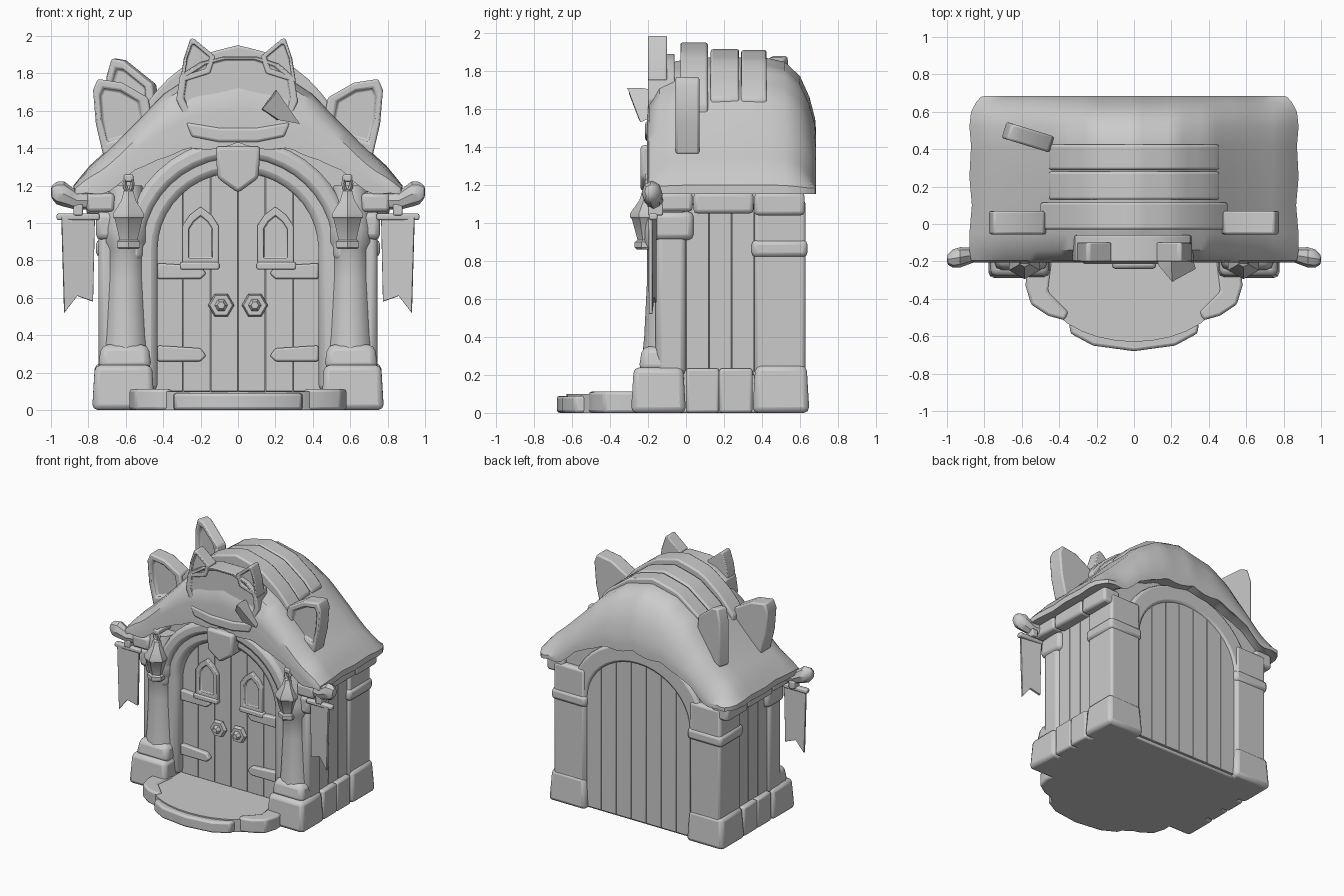
import bpy, bmesh, math
from mathutils import Vector, Matrix

old = bpy.data.objects.get("Cube")
if old:
    bpy.data.objects.remove(old, do_unlink=True)

stone = bpy.data.materials.new("plain grey")
stone.use_nodes = True
GREY = (0.6, 0.6, 0.6, 1)
stone.diffuse_color = GREY
stone.node_tree.nodes["Principled BSDF"].inputs["Base Color"].default_value = GREY


def loft(name, rings, bevel=0.0, turn=None):
    """Skin closed rings of points, cap both ends."""
    bm = bmesh.new()
    vs = [[bm.verts.new(p) for p in r] for r in rings]
    n = len(rings[0])
    for a, b in zip(vs, vs[1:]):
        for i in range(n):
            j = (i + 1) % n
            bm.faces.new((a[i], a[j], b[j], b[i]))
    bm.faces.new(vs[0][::-1])
    bm.faces.new(vs[-1])
    if turn:
        pivot, angle, axis = turn
        bmesh.ops.rotate(bm, cent=pivot, matrix=Matrix.Rotation(angle, 3, axis), verts=bm.verts)
    bmesh.ops.recalc_face_normals(bm, faces=bm.faces)
    me = bpy.data.meshes.new(name)
    bm.to_mesh(me)
    bm.free()
    ob = bpy.data.objects.new(name, me)
    bpy.context.collection.objects.link(ob)
    me.materials.append(stone)
    if bevel:
        m = ob.modifiers.new("bevel", 'BEVEL')
        m.width, m.segments, m.limit_method = bevel, 2, 'ANGLE'
    bpy.ops.object.select_all(action='DESELECT')
    ob.select_set(True)
    bpy.context.view_layer.objects.active = ob
    bpy.ops.object.shade_smooth_by_angle(angle=math.radians(35))
    return ob


def prism(name, pts, y0, y1, bevel=0.01, turn=None):
    """Outline in x, z pushed along y."""
    return loft(name, [[(x, y, z) for x, z in pts] for y in (y0, y1)], bevel, turn)


def box(name, x, y, z, bevel=0.015, taper=0.0):
    (a, b), (c, d) = x, y
    return loft(name, [[(a + t, c + t, h), (b - t, c + t, h), (b - t, d - t, h), (a + t, d - t, h)]
                       for h, t in zip(z, (0, taper))], bevel)


def turned(name, cx, cy, profile, n=12):
    """Rings of (radius, z) around an upright axis."""
    return loft(name, [[(cx + r * math.cos(math.tau * (i + .5) / n), cy + r * math.sin(math.tau * (i + .5) / n), z)
                        for i in range(n)] for r, z in profile])


def arch(name, r0, r1, y0, y1, cz, rise, foot, bevel=0.02):
    """Band with straight legs and a round head."""
    ang = [math.pi * i / 20 for i in range(21)]
    path = [(1, 0, foot)] + [(math.cos(a), math.sin(a), cz) for a in ang] + [(-1, 0, foot)]
    rings = []
    for c, s, z in path:
        i, o = (c * r0, z + s * rise), (c * r1, z + s * (rise + r1 - r0))
        rings.append([(i[0], y0, i[1]), (o[0], y0, o[1]), (o[0], y1, o[1]), (i[0], y1, i[1])])
    loft(name, rings, bevel)


def lerp(pts, x):
    for (a, p), (b, q) in zip(pts, pts[1:]):
        if x <= b:
            return p + (q - p) * (x - a) / (b - a)
    return pts[-1][1]


# Body core
half = [(.71, 0), (.71, 1.17), (.5, 1.34), (.25, 1.42)]
prism("body", half + [(-x, z) for x, z in half[::-1]], -.05, .585, .01)


# Planked doors and back wall
def planks(name, width, count, y0, y1, foot, cz, rise):
    w = 2 * width / count
    top = lambda x: cz + rise * math.sqrt(max(0, 1 - (x / width) ** 2))
    for k in range(count):
        a, b = -width + k * w + .001, -width + (k + 1) * w - .001
        head = [(a + (b - a) * i / 4, top(a + (b - a) * i / 4)) for i in range(5)]
        prism(name, [(b, foot), (a, foot)] + head, y0, y1, .003)


planks("door_plank", .44, 6, -.09, -.03, .1, .85, .42)
planks("back_plank", .47, 7, .57, .605, .02, .88, .42)
arch("front_arch", .43, .58, -.16, .0, .86, .41, .1, .035)
arch("front_arch_trim", .51, .61, -.19, .0, .86, .49, .8, .03)
arch("back_arch", .46, .6, .5, .62, .88, .41, .02)
prism("keystone", [(-.12, 1.41), (.12, 1.41), (.11, 1.24), (0, 1.16), (-.11, 1.24)], -.24, -.1, .02)

for s in (-1, 1):
    X = lambda a, b: sorted((s * a, s * b))
    # Corner pillars, plinths and walls
    box("front_pillar", X(.5, .745), (-.16, 0), (.2, 1.12), .03)
    box("front_base", X(.445, .78), (-.29, 0), (0, .24), .03, .015)
    box("front_base_cap", X(.46, .75), (-.25, .0), (.22, .35), .035, .02)
    turned("front_column", s * .6, -.1, [(.13, .3), (.12, .4), (.105, .7), (.105, .86), (.125, .9), (.125, .97), (.11, 1.1), (.09, 1.2)], 14)
    box("front_capital", X(.6, .76), (-.18, .04), (.91, 1.06), .03)
    box("back_pillar", X(.47, .745), (.36, .63), (.2, 1.12), .02)
    box("back_pillar_cap", X(.455, .76), (.345, .64), (.82, .91), .025)
    box("back_base", X(.45, .78), (.35, .65), (0, .25), .03, .015)
    for y in (0, .175):
        box("side_plinth", X(.6, .765), (y, y + .175), (0, .235), .015)
    for y in (0, .12, .24):
        box("side_plank", X(.6, .725), (y + .001, y + .119), (.2, 1.1), .003)
    for k, (y, w) in enumerate([(-.2, .24), (.04, .32), (.36, .27)]):
        box("eave_beam", X(.66, .81), (y, y + w - .005), (1.06 - .01 * k, 1.16), .02)

    # Hinges, windows and knobs
    for z in (.26, .7):
        prism("hinge", [(s * .43, z), (s * .43, z + .085), (s * .2, z + .07), (s * .17, z + .03), (s * .2, z)], -.125, -.08, .01)
    win = lambda e: [(s * .2 + a * (.085 + e), z) for a, z in
                     [(-1, .79 - e), (1, .79 - e), (1, .98 + e / 2), (.6, 1.03 + e), (0, 1.07 + e * 1.4), (-.6, 1.03 + e), (-1, .98 + e / 2)]]
    rings = [[(x, y, z) for x, z in win(e)] for e, y in ((.012, -.08), (.012, -.12), (-.022, -.12), (-.022, -.095))]
    loft("window", rings, .006)
    box("window_sill", X(.1, .31), (-.13, -.08), (.75, .79), .01)
    knob = lambda r, y: [(s * .09 + r * math.cos(math.tau * i / 6), y, .56 + r * math.sin(math.tau * i / 6)) for i in range(6)]
    loft("knob", [knob(.04, -.08), knob(.07, -.11), knob(.06, -.14), knob(.035, -.14), knob(.02, -.17)])

    # Lanterns
    L = (s * .585, -.2)
    turned("lantern", *L, [(.06, .86), (.07, .87), (.07, .9), (.055, .91), (.085, 1.02), (.095, 1.03), (.095, 1.05), (.045, 1.12), (.03, 1.17), (.01, 1.18)], 6)
    hook = []
    for i in range(13):
        a = math.tau * i / 12
        c = Vector((L[0] + .02 * math.cos(a), L[1], 1.21 + .04 * math.sin(a)))
        u = Vector((math.cos(a), 0, math.sin(a))) * .012
        v = Vector((0, .015, 0))
        hook.append([c + u, c + v, c - u, c - v])
    loft("lantern_hook", hook)
    box("lantern_bracket", X(.56, .61), (-.215, -.05), (1.22, 1.26), .01)

    # Flag poles and swallow-tail flags
    pole = []
    for x, r, z in [(.64, .045, 1.12), (.83, .048, 1.12), (.86, .05, 1.12), (.89, .058, 1.135), (.93, .068, 1.155), (.97, .06, 1.16), (.995, .035, 1.165), (1, .015, 1.165)]:
        pole.append([(s * x, -.13 - .06 * (x - .64) / .36 + r * .8 * math.cos(math.tau * i / 8),
                      z + r * math.sin(math.tau * i / 8)) for i in range(8)])
    loft("flag_pole", pole)
    hang = ((s * .85, -.175, 1), -s * .14, 'Z')
    box("flag_bar", X(.74, .97), (-.195, -.15), (1.015, 1.05), .01)
    box("flag_strap", X(.83, .88), (-.2, -.12), (1.04, 1.1), .008)
    prism("flag", [(s * .765, 1.03), (s * .945, 1.03), (s * .93, .52), (s * .86, .61), (s * .775, .58)], -.185, -.165, .003, hang)


# Roof shell, rounded down at both ends
INNER = [(0, 1.43), (.25, 1.41), (.45, 1.36), (.62, 1.25), (.73, 1.18), (.88, 1.16)]
OUTER = [(0, 1.87), (.22, 1.82), (.4, 1.7), (.55, 1.54), (.68, 1.41), (.8, 1.3), (.88, 1.2)]
rings = []
for y, k, sx in [(-.205, .42, .97), (-.195, .62, .99), (-.14, .86, 1), (-.05, .96, 1), (.1, 1, .985), (.25, 1, 1), (.42, 1, .99),
                 (.52, .95, 1), (.6, .78, .99), (.65, .53, .96), (.68, .27, .93), (.685, .12, .9)]:
    xs = [-.88 + 1.76 * i / 40 for i in range(41)]
    low = [lerp(INNER, abs(x)) - .025 * abs(math.sin(x * 11)) for x in xs]
    top = [max(b + .03, b + (lerp(OUTER, abs(x)) - b) * k) for x, b in zip(xs, low)]
    rings.append([(x * sx, y, z) for x, z in zip(xs, top)] + [(x * sx, y, z) for x, z in zip(xs[::-1], low[::-1])])
loft("roof", rings)

# Layered ridge slabs, thinning toward their ends
for y0, y1, w, lift in [(-.03, .115, .5, .08), (.13, .28, .455, .045), (.29, .425, .455, .04)]:
    xs = [w * (i / 8 - 1) for i in range(17)]
    top = [(x, lerp(OUTER, abs(x)) + lift * (1 - .6 * (x / w) ** 2)) for x in xs]
    prism("ridge_slab", top + [(x, lerp(OUTER, abs(x)) - .06) for x in xs[::-1]], y0, y1, .012)


# Roof ears with hollowed fronts
def ear(name, pts, y0, y1, turn=None, rim=.7, dip=.03):
    c = Vector((sum(p[0] for p in pts) / len(pts), sum(p[1] for p in pts) / len(pts)))
    inn = [c + (Vector(p) - c) * rim for p in pts]
    loft(name, [[(x, y1, z) for x, z in pts], [(x, y0, z) for x, z in pts],
                [(x, y0, z) for x, z in inn], [(x, y0 + dip, z) for x, z in inn]], .012, turn)


for s in (-1, 1):
    ear("roof_ear", [(s * x, z) for x, z in [(.44, 1.45), (.48, 1.67), (.62, 1.75), (.75, 1.77), (.775, 1.71), (.76, 1.53), (.72, 1.36)]], -.055, .07)
ear("rear_ear", [(-.7, 1.42), (-.7, 1.78), (-.67, 1.88), (-.61, 1.87), (-.44, 1.74), (-.42, 1.5)], .42, .51, ((-.57, .465, 1.6), -.3, 'Z'))

# Animal-head crest
face = [(-.33, 1.66), (-.31, 1.79), (-.2, 1.86), (-.08, 1.89), (.1, 1.89), (.22, 1.85), (.3, 1.78), (.32, 1.65), (.27, 1.53), (-.27, 1.53)]
ear("crest_face", face, -.2, -.06, rim=.88, dip=.015)
prism("crest_jaw", [(-.28, 1.54), (-.25, 1.46), (-.1, 1.43), (.1, 1.43), (.25, 1.46), (.28, 1.54), (.1, 1.51), (-.1, 1.51)], -.215, -.06, .015)
for s in (-1, 1):
    ear("crest_ear", [(s * x, z) for x, z in [(.31, 1.75), (.29, 1.88), (.255, 1.985), (.235, 1.985), (.12, 1.89), (.15, 1.8)]], -.2, -.1)
loft("crest_horn", [[(.12, -.17, 1.6), (.2, -.17, 1.7), (.31, -.17, 1.56), (.2, -.17, 1.55)],
                    [(.13, -.22, 1.61), (.2, -.23, 1.71), (.33, -.24, 1.53), (.22, -.25, 1.55)],
                    [(.2, -.3, 1.69), (.205, -.31, 1.71), (.22, -.3, 1.69), (.21, -.3, 1.68)]])

# Doorstep: paved floor and rim stones
arc = [(.5 * math.cos(a), -.3 - .33 * math.sin(a)) for a in [math.pi * i / 16 for i in range(17)]]
floor = [(.5, -.04)] + arc + [(-.5, -.04)]
loft("step_floor", [[(x, y, z) for x, y in floor] for z in (0, .1)])


def rim(name, pts, top):
    loft(name, [[(x, y, z) for x, y in pts] for z in (0, top)], .015)


rim("step_front_stone", [(-.35, -.5), (-.34, -.585), (-.22, -.65), (0, -.68), (.22, -.65), (.34, -.585), (.35, -.5), (.2, -.57), (0, -.6), (-.2, -.57)], .09)
for s in (-1, 1):
    rim("step_side_stone", [(s * x, y) for x, y in [(.35, -.47), (.37, -.515), (.46, -.49), (.55, -.43), (.58, -.33), (.57, -.2), (.44, -.2), (.46, -.36)]], .112)
